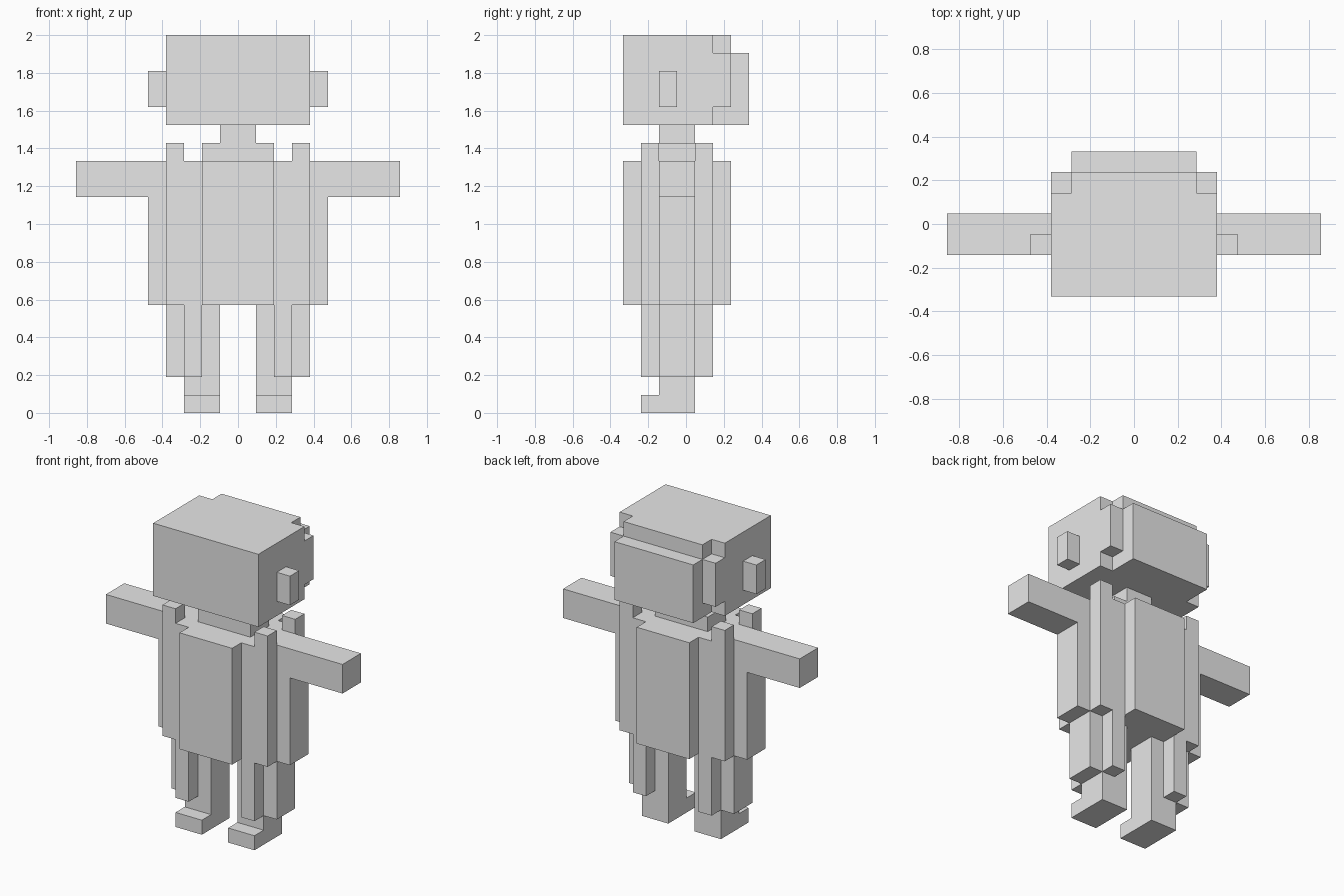
import bpy, bmesh, math
from mathutils import Vector

if "Cube" in bpy.data.objects:
    bpy.data.objects.remove(bpy.data.objects["Cube"])

U = 2 / 21          # one block; the figure is 21 blocks tall
Y0 = -3.5           # y blocks are counted from the front

grey = bpy.data.materials.new("plain grey")
grey.diffuse_color = (0.8, 0.8, 0.8, 1)
grey.use_nodes = True
grey.node_tree.nodes["Principled BSDF"].inputs["Base Color"].default_value = grey.diffuse_color

# Each part is a union of block ranges: (x0, x1, y0, y1, z0, z1)
parts = {
    "head": [(-4, 4, 0, 5, 16, 21),       # face and skull
             (-3, 3, 5, 6, 16, 21),       # rear of skull
             (-4, -3, 5, 6, 17, 20),      # rear corners
             (3, 4, 5, 6, 17, 20),
             (-3, 3, 6, 7, 16, 20)],      # hair at the back
    "neck": [(-1, 1, 2, 4, 15, 16),
             (-2, 2, 2, 4, 14, 15)],      # collar
    "torso": [(-4, 4, 1, 5, 6, 14),
              (-2, 2, 0, 7 - 1, 6, 14)],  # chest and back panels
}
# Shoulder strap ends at the four corners of the torso
parts["torso"] += [(x, x + 1, y, y + 1, 14, 15) for x in (-4, 3) for y in (1, 4)]

# Parts given for the right side and mirrored to the left
paired = {
    "ear": [(4, 5, 2, 3, 17, 19)],
    "arm": [(4, 5, 2, 4, 6, 14),          # hanging side panel
            (5, 9, 2, 4, 12, 14)],        # outstretched arm
    "leg": [(1, 3, 2, 4, 0, 6),
            (1, 3, 1, 2, 0, 1),           # toe
            (2, 3, 1, 2, 2, 6),           # trouser front, side and back
            (3, 4, 2, 4, 2, 6),
            (2, 3, 4, 5, 2, 6)],
}
for name, boxes in paired.items():
    parts["right_" + name] = boxes
    parts["left_" + name] = [(-b, -a, *rest) for a, b, *rest in boxes]


def cells(boxes):
    return {(x, y, z) for a, b, c, d, e, f in boxes
            for x in range(a, b) for y in range(c, d) for z in range(e, f)}


blocks = {name: cells(boxes) for name, boxes in parts.items()}
filled = set().union(*blocks.values())


def build(name, part):
    """Skin the outside of a part and merge its flat areas."""
    bm = bmesh.new()
    for cell in part:
        for axis in range(3):
            for side in (0, 1):
                nxt = list(cell)
                nxt[axis] += 2 * side - 1
                if tuple(nxt) in filled:
                    continue
                u, v = (axis + 1) % 3, (axis + 2) % 3
                ring = []
                for du, dv in ((0, 0), (1, 0), (1, 1), (0, 1)):
                    p = list(cell)
                    p[axis] += side
                    p[u] += du
                    p[v] += dv
                    ring.append(bm.verts.new(Vector((p[0], p[1] + Y0, p[2])) * U))
                bm.faces.new(ring if side else ring[::-1])
    bmesh.ops.remove_doubles(bm, verts=bm.verts, dist=0.001)
    bmesh.ops.dissolve_limit(bm, angle_limit=math.radians(1),
                             verts=bm.verts, edges=bm.edges)
    mesh = bpy.data.meshes.new(name)
    bm.to_mesh(mesh)
    bm.free()
    mesh.materials.append(grey)
    bpy.context.collection.objects.link(bpy.data.objects.new(name, mesh))


for name, part in blocks.items():
    build(name, part)
